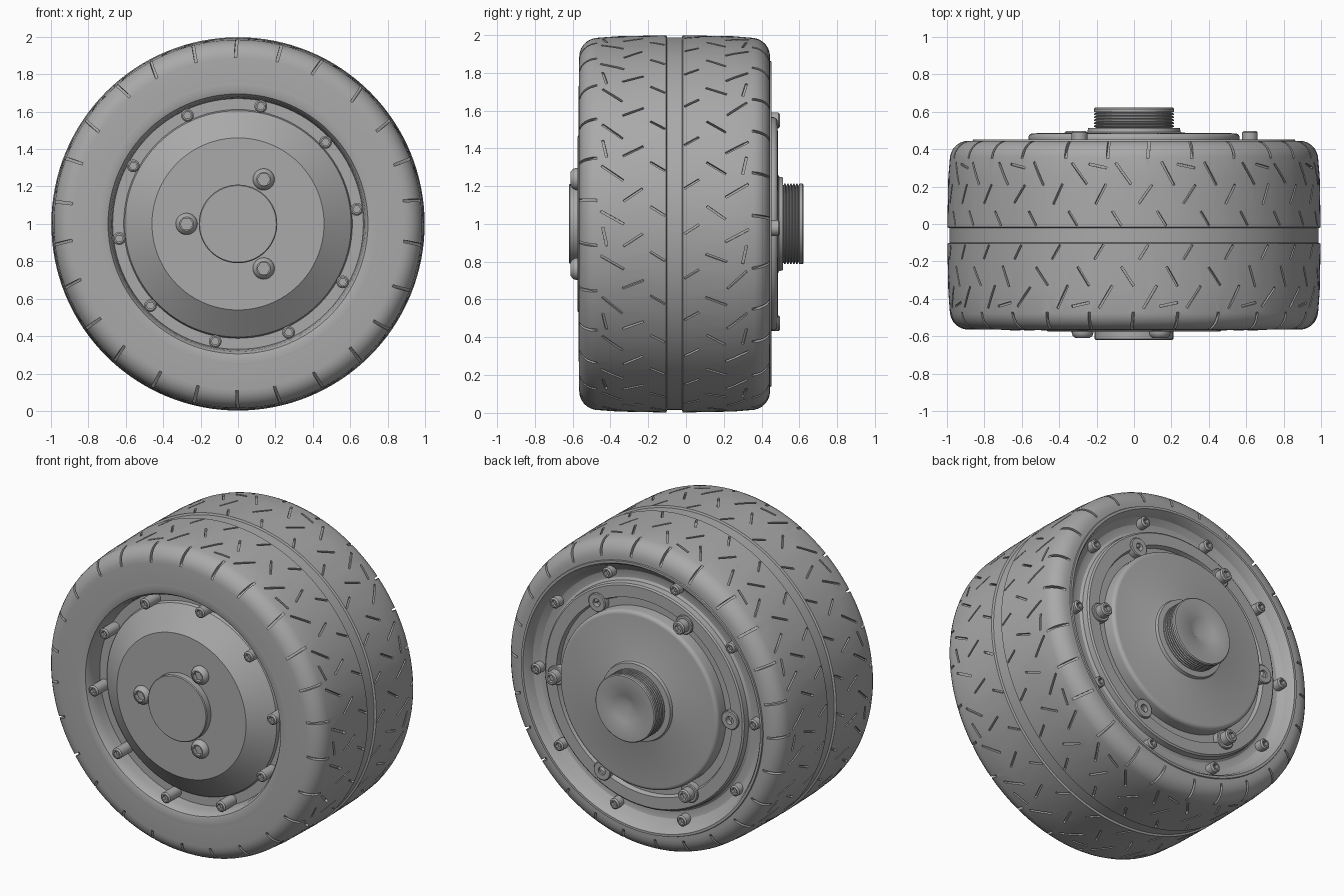
import bpy, bmesh, math, random
from mathutils import Matrix

random.seed(4)
cube = bpy.data.objects.get("Cube")
if cube:
    bpy.data.objects.remove(cube, do_unlink=True)

grey = bpy.data.materials.new("plain grey")
grey.use_nodes = True
COLOUR = (0.4, 0.4, 0.4, 1)
grey.diffuse_color = COLOUR
grey.node_tree.nodes["Principled BSDF"].inputs["Base Color"].default_value = COLOUR


def finish(name, bm, location=(0, 0, 1), angle=32):
    """Turn a bmesh into a smooth shaded grey object."""
    bmesh.ops.recalc_face_normals(bm, faces=bm.faces)
    mesh = bpy.data.meshes.new(name)
    bm.to_mesh(mesh)
    bm.free()
    mesh.materials.append(grey)
    obj = bpy.data.objects.new(name, mesh)
    obj.location = location
    bpy.context.collection.objects.link(obj)
    smooth(obj, angle)
    return obj


def smooth(obj, angle=32):
    bpy.ops.object.select_all(action="DESELECT")
    obj.select_set(True)
    bpy.context.view_layer.objects.active = obj
    bpy.ops.object.shade_smooth_by_angle(angle=math.radians(angle))


def lathe(name, profile, segments=96, closed=False, hex_from=99, **kw):
    """Spin (radius, y) points about y; points from hex_from on form a hexagon."""
    bm = bmesh.new()
    rings = []
    for i, (r, y) in enumerate(profile):
        if r == 0:
            rings.append([bm.verts.new((0, y, 0))] * segments)
            continue
        ring = []
        for s in range(segments):
            a = 2 * math.pi * s / segments
            q = r
            if i >= hex_from:
                q = r / math.cos(a % (math.pi / 3) - math.pi / 6)
            ring.append(bm.verts.new((q * math.cos(a), y, q * math.sin(a))))
        rings.append(ring)
    pairs = list(zip(rings, rings[1:]))
    if closed:
        pairs.append((rings[-1], rings[0]))
    for a, b in pairs:
        for s in range(segments):
            t = (s + 1) % segments
            bm.faces.new(dict.fromkeys((a[s], a[t], b[t], b[s])))
    return finish(name, bm, **kw)


def arc(cr, cy, radius, start, end, steps=6):
    """Points of a rounded corner in the (radius, y) plane."""
    out = []
    for i in range(steps + 1):
        a = math.radians(start + (end - start) * i / steps)
        out.append((cr + radius * math.cos(a), cy + radius * math.sin(a)))
    return out


def bolts(name, count, ring, start, head, length, tip, side, dome=False):
    """Ring of socket head bolts; side is -1 for front, 1 for back."""
    for k in range(count):
        a = math.radians(start + 360 * k / count)
        socket = head * 0.5
        if dome:
            top = [(head, -length), (head, -length * 0.6),
                   (head * 0.9, -length * 0.25), (head * 0.65, 0)]
        else:
            top = [(head, -length), (head, -0.008), (head - 0.008, 0)]
        n = len(top)
        prof = top + [(socket, 0), (socket, -0.025), (0, -0.025)]
        lathe(f"{name}_{k + 1}", [(r, y * side) for r, y in prof], 24, hex_from=n,
              location=(ring * math.cos(a), tip, 1 + ring * math.sin(a)))


# Tyre: rounded shoulders, flat crown with a shallow centre channel
tyre = lathe("tyre", [(0.70, -0.40), (0.73, -0.54), (0.75, -0.565)]
             + arc(0.885, -0.465, 0.1, -90, -8)
             + [(0.993, -0.36), (0.998, -0.105), (0.986, -0.1), (0.986, -0.022),
                (0.998, -0.017), (0.993, 0.25)]
             + arc(0.885, 0.345, 0.1, 8, 90)
             + [(0.86, 0.445), (0.83, 0.40), (0.70, 0.34)], 128, closed=True)

# Tread cutter: slim bars repeated around the tyre
cut = bmesh.new()


def groove(angle, y, r, size, yaw=0, tilt=0):
    m = (Matrix.Rotation(math.radians(angle), 4, "Y") @ Matrix.Translation((0, y, r))
         @ Matrix.Rotation(math.radians(tilt), 4, "X")
         @ Matrix.Rotation(math.radians(yaw), 4, "Z") @ Matrix.Diagonal((*size, 1)))
    bmesh.ops.create_cube(cut, size=1, matrix=m)


REPEATS = 26
MIDDLE = -0.06
for k in range(REPEATS):
    for side in (-1, 1):
        a = 360 * (k + (0.4 if side > 0 else 0)) / REPEATS
        j = random.uniform(-1, 1)
        # shoulder slot, slanted sipe, short cross sipe, notch by the channel
        groove(a + j, MIDDLE + side * 0.475, 0.955, (0.014, 0.15, 0.05), 8 * j, -45 * side)
        groove(a + 5, MIDDLE + side * 0.33, 1.0, (0.012, 0.14, 0.05), side * (35 + 9 * j))
        groove(a - 2, MIDDLE + side * 0.22, 1.0, (0.011, 0.12, 0.05), side * (-28 + 9 * j))
        groove(a + 3, MIDDLE + side * 0.09, 1.0, (0.011, 0.09, 0.04), side * 32)
        if k % 2:
            groove(a - 3, MIDDLE + side * 0.37, 1.0, (0.012, 0.10, 0.05), side * 78)
cutter = finish("tread_cutter", cut)
cutter.hide_render = True
mod = tyre.modifiers.new("tread", "BOOLEAN")
mod.operation = "DIFFERENCE"
mod.solver = "EXACT"
mod.object = cutter
bpy.context.view_layer.objects.active = tyre
bpy.ops.object.modifier_apply(modifier=mod.name)
bpy.data.objects.remove(cutter, do_unlink=True)
smooth(tyre)

# Front rim: lip falling into a deep bolt channel
lathe("front_rim", [(0.755, -0.566), (0.72, -0.568), (0.695, -0.56), (0.682, -0.54),
                    (0.675, -0.50), (0.67, -0.45), (0.59, -0.45)])
bolts("front_rim_bolt", 10, 0.64, 79, 0.034, 0.13, -0.57, -1)

# Front hub: bevelled cover with a round cap and three domed bolts
lathe("front_cover", [(0.615, -0.44), (0.605, -0.47), (0.46, -0.575), (0, -0.575)])
lathe("front_cap", [(0.21, -0.56), (0.21, -0.615), (0.205, -0.62), (0, -0.62)], 64)
bolts("front_cover_bolt", 3, 0.275, 60, 0.058, 0.045, -0.61, -1, dome=True)

# Back rim: lip, bolt channel and stepped flange
lathe("back_rim", [(0.865, 0.44), (0.86, 0.452), (0.845, 0.452), (0.83, 0.43),
                   (0.815, 0.39), (0.79, 0.375), (0.73, 0.375), (0.715, 0.385),
                   (0.71, 0.42), (0.70, 0.428), (0.625, 0.428), (0.615, 0.40),
                   (0.55, 0.40)])
bolts("back_rim_bolt", 10, 0.775, 70, 0.034, 0.06, 0.43, 1)

# Back plate with raised collar
lathe("back_plate", [(0.565, 0.39)] + arc(0.54, 0.46, 0.025, 0, 90, 5)
      + [(0.26, 0.488), (0.25, 0.492), (0.245, 0.512), (0.2, 0.515)])

# Mounting lugs: three with tall bolts, three with open holes
for k in range(6):
    a = math.radians(60 * k - 2)
    x, z = 0.62 * math.cos(a), 1 + 0.62 * math.sin(a)
    lathe(f"back_lug_{k + 1}", [(0.06, 0.40), (0.06, 0.437), (0.055, 0.442),
                                (0.025, 0.442), (0.025, 0.41), (0, 0.41)], 32,
          location=(x, 0, z))
bolts("back_lug_bolt", 3, 0.62, -2, 0.042, 0.06, 0.497, 1)

# Threaded axle with a conical centre hole
thread = []
for k in range(5):
    y = 0.515 + 0.016 * k
    thread += [(0.2, y), (0.213, y + 0.005), (0.213, y + 0.011), (0.2, y + 0.016)]
lathe("threaded_axle", thread + [(0.213, 0.6), (0.213, 0.616), (0.207, 0.622),
                                 (0.085, 0.622), (0, 0.57)], 64)
